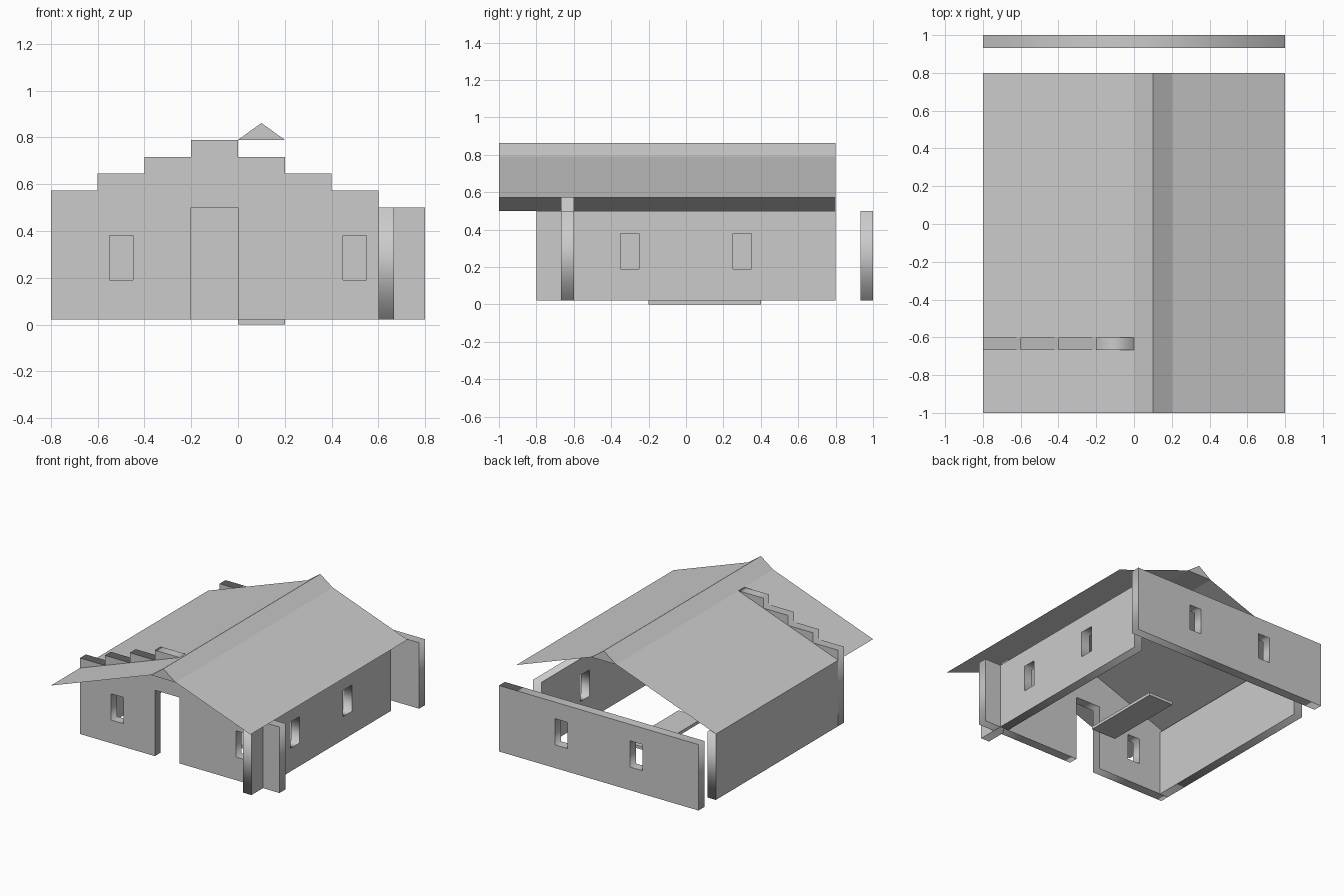
import bpy, bmesh
from math import pi

if "Cube" in bpy.data.objects:
    bpy.data.objects.remove(bpy.data.objects["Cube"])

T = 0.068               # wall thickness
Z0, Z1 = 0.022, 0.5     # wall bottom and top
STEP = 0.0725           # gable step height


def rect(a, b, c, d):
    return [(a, c), (b, c), (b, d), (a, d)]


def window(centre):
    return rect(centre - 0.05, centre + 0.05, 0.19, 0.38)


def wall(name, outline, holes, location, side=False):
    """Filled outline with window openings, extruded to wall thickness."""
    cu = bpy.data.curves.new(name, 'CURVE')
    cu.dimensions = '2D'
    cu.fill_mode = 'BOTH'
    cu.extrude = T / 2
    for pts in [outline] + holes:
        sp = cu.splines.new('POLY')
        sp.points.add(len(pts) - 1)
        for p, (u, v) in zip(sp.points, pts):
            p.co = (u, v, 0, 1)
        sp.use_cyclic_u = True
    ob = bpy.data.objects.new(name, cu)
    bpy.context.collection.objects.link(ob)
    ob.location = location
    ob.rotation_euler = (pi / 2, 0, pi / 2 if side else 0)
    bpy.ops.object.select_all(action='DESELECT')
    ob.select_set(True)
    bpy.context.view_layer.objects.active = ob
    bpy.ops.object.convert(target='MESH')


# Front wall: doorway notch and stepped gable
outline = [(-0.8, Z0), (-0.2, Z0), (-0.2, Z1), (0, Z1), (0, Z0), (0.8, Z0)]
for i, n in enumerate([0, 1, 2, 3, 4, 3, 2, 1]):
    x, z = 0.8 - 0.2 * i, Z1 + STEP * n
    outline += [(x, z), (x - 0.2, z)]
outline = outline[:6]
for i, n in enumerate([0, 1, 2, 3, 4, 3, 2, 1]):
    x, z = 0.8 - 0.2 * i, Z1 + STEP * n
    outline += [(x, z), (x - 0.2, z)]
wall("front_wall", outline, [window(-0.5), window(0.5)], (0, -0.6 - T / 2, 0))

# Back and side walls
wall("back_wall", rect(-0.8, 0.8, Z0, Z1), [window(-0.3), window(0.3)], (0, 1 - T / 2, 0))
wall("right_wall", rect(-0.8, 0.8, Z0, Z1), [window(-0.3), window(0.3)],
     (0.6 + T / 2, 0, 0), side=True)
wall("left_wall", rect(-0.6, 0.8, Z0, Z1), [], (-0.8 + T / 2, 0, 0), side=True)

# Roof: thin sheets with a closed triangular ridge
profile = [(-0.8, 0.5), (0, 0.79), (0.1, 0.862), (0.2, 0.79), (0.8, 0.5725)]
bm = bmesh.new()
front, back = [[bm.verts.new((x, y, z)) for x, z in profile] for y in (-1, 0.8)]
for i, j in [(0, 1), (1, 2), (2, 3), (3, 4), (3, 1)]:
    bm.faces.new((front[i], front[j], back[j], back[i]))
bm.faces.new(front[1:4][::-1])
bm.faces.new(back[1:4])
me = bpy.data.meshes.new("roof")
bm.to_mesh(me)
bm.free()
bpy.context.collection.objects.link(bpy.data.objects.new("roof", me))

# Floor slab
bpy.ops.mesh.primitive_cube_add(size=1, location=(0.1, 0.1, Z0 / 2))
slab = bpy.context.object
slab.name = "floor_slab"
slab.scale = (0.2, 0.6, Z0)
